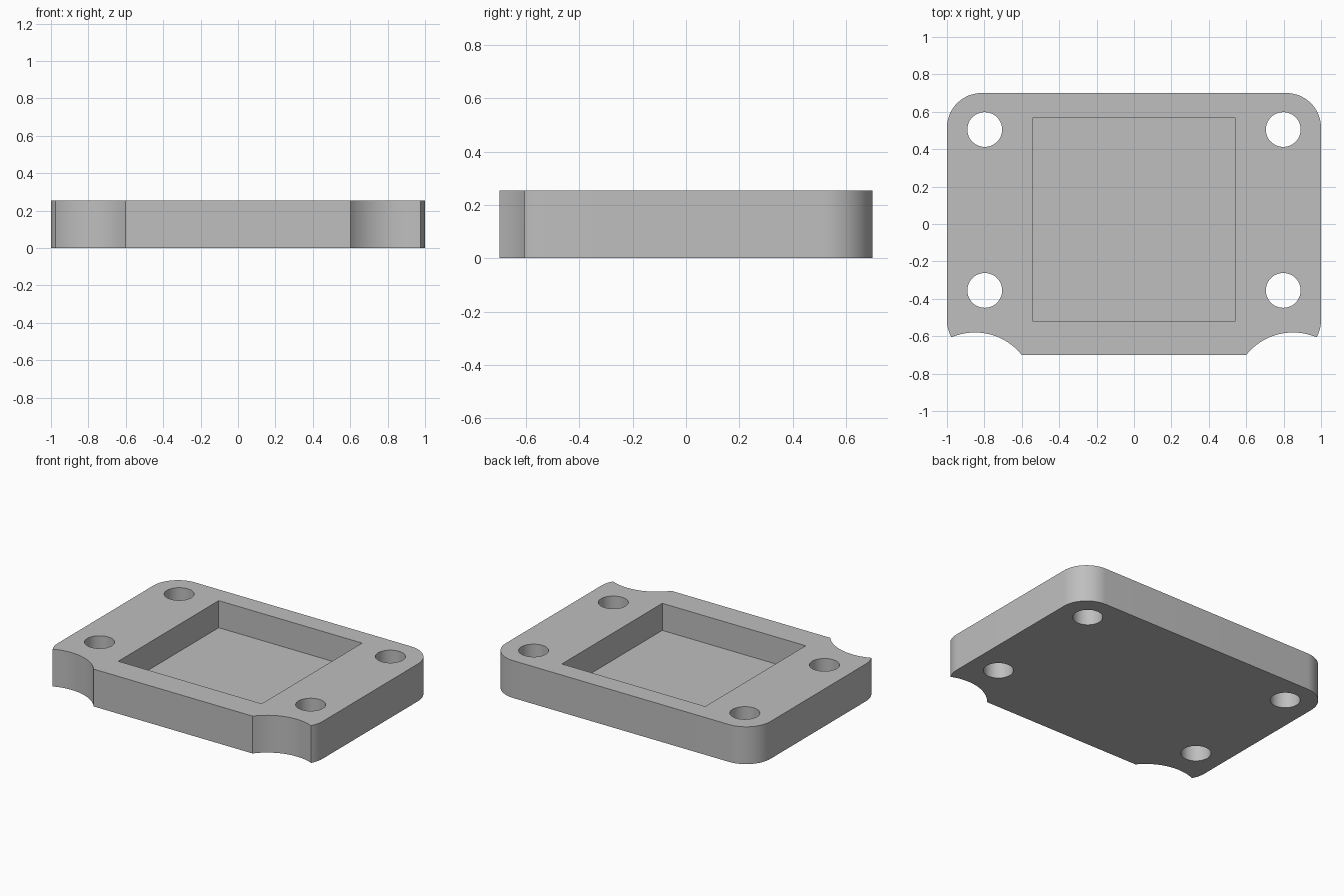
import bpy
import bmesh
from math import sin, cos, pi, radians
from mathutils import Matrix

cube = bpy.data.objects.get("Cube")
if cube:
    bpy.data.objects.remove(cube, do_unlink=True)

HALF_X, HALF_Y, HEIGHT = 1.0, 0.70, 0.255
CORNER, FLOOR = 0.185, 0.07

grey = bpy.data.materials.new("plain grey")
grey.use_nodes = True
colour = (0.52, 0.52, 0.52, 1)
grey.diffuse_color = colour
grey.node_tree.nodes["Principled BSDF"].inputs["Base Color"].default_value = colour


def prism(name, outline, z0, z1):
    """Extrude a flat outline from z0 to z1."""
    bm = bmesh.new()
    base = bm.faces.new([bm.verts.new((x, y, z0)) for x, y in outline])
    top = bmesh.ops.extrude_face_region(bm, geom=[base])["geom"]
    verts = [v for v in top if isinstance(v, bmesh.types.BMVert)]
    bmesh.ops.translate(bm, verts=verts, vec=(0, 0, z1 - z0))
    bmesh.ops.recalc_face_normals(bm, faces=bm.faces)
    mesh = bpy.data.meshes.new(name)
    bm.to_mesh(mesh)
    bm.free()
    mesh.materials.append(grey)
    obj = bpy.data.objects.new(name, mesh)
    bpy.context.collection.objects.link(obj)
    return obj


def arc(cx, cy, r, start, sweep, steps):
    return [(cx + r * cos(start + sweep * i / steps),
             cy + r * sin(start + sweep * i / steps)) for i in range(steps + 1)]


def circle(cx, cy, r, steps):
    return arc(cx, cy, r, 0, 2 * pi, steps)[:-1]


# Plate with rounded corners
outline = []
for k, (sx, sy) in enumerate([(1, 1), (-1, 1), (-1, -1), (1, -1)]):
    outline += arc(sx * (HALF_X - CORNER), sy * (HALF_Y - CORNER), CORNER, k * pi / 2, pi / 2, 16)
plate = prism("mounting_plate", outline, 0, HEIGHT)

# Cutters: square pocket, four bolt holes, two front corner scallops
cutters = [prism("pocket_cutter", [(-0.542, -0.518), (0.542, -0.518), (0.542, 0.566), (-0.542, 0.566)],
                 FLOOR, HEIGHT + 0.1)]
for side in (-1, 1):
    for y in (-0.355, 0.505):
        cutters.append(prism("bolt_hole_cutter", circle(side * 0.798, y, 0.093, 48), -0.1, HEIGHT + 0.1))
    cutters.append(prism("scallop_cutter", circle(side * 0.85, -0.90, 0.32, 96), -0.1, HEIGHT + 0.1))

bpy.ops.object.select_all(action='DESELECT')
bpy.context.view_layer.objects.active = plate
plate.select_set(True)
for cutter in cutters:
    cutter.hide_render = True
    mod = plate.modifiers.new("cut", 'BOOLEAN')
    mod.operation = 'DIFFERENCE'
    mod.solver = 'EXACT'
    mod.object = cutter
    bpy.ops.object.modifier_apply(modifier=mod.name)
    bpy.data.objects.remove(cutter, do_unlink=True)

bpy.ops.object.shade_smooth_by_angle(angle=radians(30))
